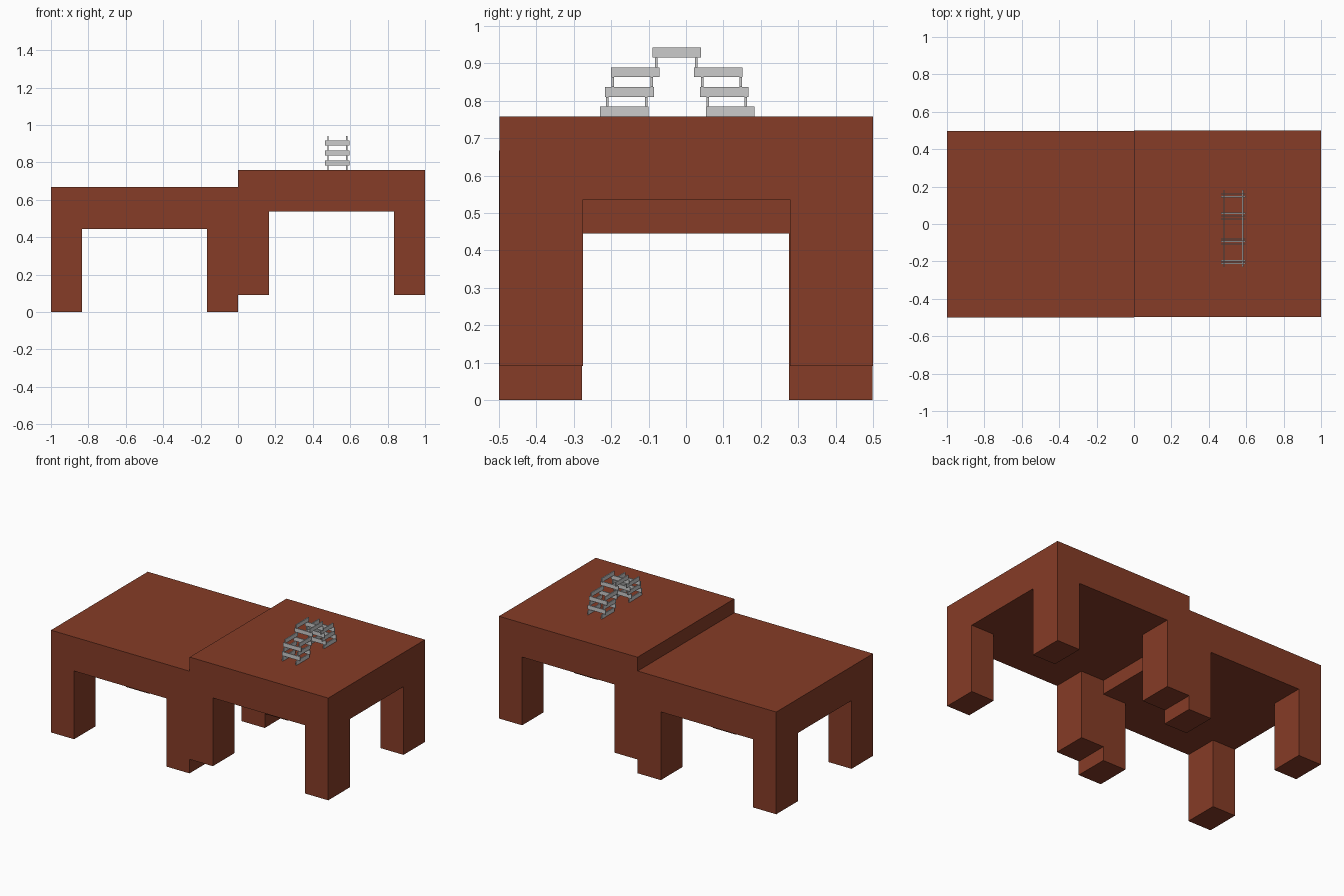
import bpy, bmesh
from math import radians

if "Cube" in bpy.data.objects:
    bpy.data.objects.remove(bpy.data.objects["Cube"])

brown = bpy.data.materials.new("brown_wood")
brown.diffuse_color = (0.238, 0.045, 0.02, 1)
brown.use_nodes = True
brown.node_tree.nodes["Principled BSDF"].inputs["Base Color"].default_value = brown.diffuse_color


def link(name, bm, mat=None):
    mesh = bpy.data.meshes.new(name)
    bm.to_mesh(mesh)
    bm.free()
    ob = bpy.data.objects.new(name, mesh)
    bpy.context.collection.objects.link(ob)
    if mat:
        mesh.materials.append(mat)
    return ob


def table(name, x, y, z):
    """Thick top on a 3x3 grid, with the four corner cells pulled down as legs."""
    bm = bmesh.new()
    xs, ys = (-0.5, -0.333, 0.333, 0.5), (-0.499, -0.277, 0.277, 0.499)
    v = [[bm.verts.new((a, b, 0.445)) for b in ys] for a in xs]
    cells = {(i, j): bm.faces.new((v[i][j], v[i + 1][j], v[i + 1][j + 1], v[i][j + 1]))
             for i in range(3) for j in range(3)}
    corners = [cells[i, j] for i in (0, 2) for j in (0, 2)]
    # slab
    top = bmesh.ops.extrude_face_region(bm, geom=list(cells.values()), use_keep_orig=True)
    verts = [g for g in top["geom"] if isinstance(g, bmesh.types.BMVert)]
    bmesh.ops.translate(bm, verts=verts, vec=(0, 0, 0.222))
    # legs
    legs = bmesh.ops.extrude_discrete_faces(bm, faces=corners)["faces"]
    bmesh.ops.translate(bm, verts=[p for f in legs for p in f.verts], vec=(0, 0, -0.445))
    bmesh.ops.remove_doubles(bm, verts=bm.verts, dist=1e-5)
    bmesh.ops.recalc_face_normals(bm, faces=bm.faces)
    bmesh.ops.dissolve_limit(bm, angle_limit=radians(1), verts=bm.verts, edges=bm.edges)
    ob = link(name, bm, brown)
    ob.location = (x, y, z)


# two tables side by side, a hair out of line
table("low_table", -0.5, -0.001, 0)
table("high_table", 0.5, 0.001, 0.091)

# Arch of little planks, standing on edge in alternating layers
LENGTH, HEIGHT, THICK = 0.13, 0.0263, 0.0067
BASE, CX = 0.758, 0.531


def plank(name, x, y, level, along_y):
    bm = bmesh.new()
    bmesh.ops.create_cube(bm, size=1)
    size = (THICK, LENGTH, HEIGHT) if along_y else (LENGTH, THICK, HEIGHT)
    bmesh.ops.scale(bm, vec=size, verts=bm.verts)
    ob = link(name, bm)
    ob.location = (x, y, BASE + (level + 0.5) * HEIGHT)


# long planks: (level, y centre), a pair for each
for level, y in ((0, -0.165), (2, -0.151), (4, -0.136), (6, -0.025),
                 (4, 0.086), (2, 0.102), (0, 0.118)):
    for side in (-1, 1):
        plank("long_plank", CX + side * 0.05, y, level, True)

# cross planks: (level, y centres)
for level, ys in ((1, (-0.2105, -0.1065, 0.058, 0.16)),
                  (3, (-0.196, -0.092, 0.043, 0.146)),
                  (5, (-0.08, 0.027))):
    for y in ys:
        plank("cross_plank", CX, y, level, False)
